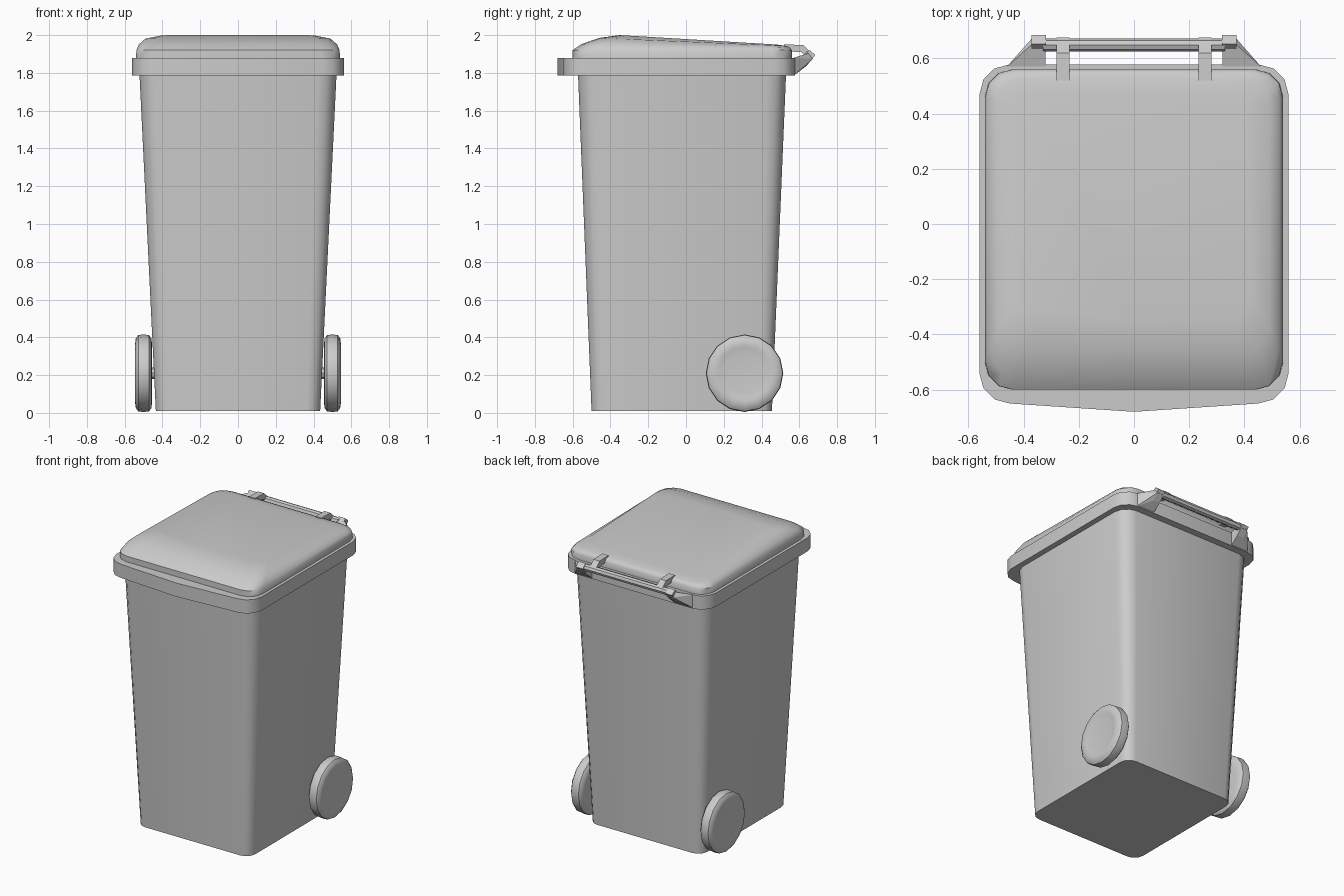
import bpy, bmesh, math
from mathutils import Vector

if "Cube" in bpy.data.objects:
    bpy.data.objects.remove(bpy.data.objects["Cube"])


def finish(bm, name, smooth=40):
    bmesh.ops.remove_doubles(bm, verts=bm.verts, dist=1e-5)
    bmesh.ops.recalc_face_normals(bm, faces=bm.faces)
    me = bpy.data.meshes.new(name)
    bm.to_mesh(me)
    bm.free()
    ob = bpy.data.objects.new(name, me)
    bpy.context.collection.objects.link(ob)
    if smooth:
        bpy.ops.object.select_all(action='DESELECT')
        bpy.context.view_layer.objects.active = ob
        ob.select_set(True)
        bpy.ops.object.shade_smooth_by_angle(angle=math.radians(smooth))
    return ob


def ring(x, y0, y1, r, z0, z1=None, bow=0.0, segs=3):
    """Rounded rectangle; height runs from z0 at the front to z1 at the back."""
    z1 = z0 if z1 is None else z1
    pts = []
    for i, (sx, cy) in enumerate([(1, y1 - r), (-1, y1 - r), (-1, y0 + r), (1, y0 + r)]):
        for k in range(segs + 1):
            a = math.pi / 2 * (i + k / segs)
            pts.append((sx * (x - r) + r * math.cos(a), cy + r * math.sin(a)))
        if i == 2:
            pts.append((0, y0 - bow))
    return [Vector((px, py, z0 + (z1 - z0) * (py - y0) / (y1 - y0))) for px, py in pts]


def loft(name, rings, cap_start=False, cap_end=False, closed=False):
    bm = bmesh.new()
    vs = [[bm.verts.new(p) for p in r] for r in rings]
    n = len(vs[0])
    pairs = list(zip(vs, vs[1:])) + ([(vs[-1], vs[0])] if closed else [])
    for a, b in pairs:
        for i in range(n):
            j = (i + 1) % n
            bm.faces.new((a[i], a[j], b[j], b[i]))
    if cap_start:
        bm.faces.new(vs[0])
    if cap_end:
        bm.faces.new(vs[-1])
    return finish(bm, name)


def prism(name, profile, x0, x1):
    """Extrude a (y, z) profile along x."""
    bm = bmesh.new()
    f = bm.faces.new([bm.verts.new((x0, y, z)) for y, z in profile])
    g = bmesh.ops.extrude_face_region(bm, geom=[f])['geom']
    for v in g:
        if isinstance(v, bmesh.types.BMVert):
            v.co.x = x1
    return finish(bm, name, 0)


def lathe_x(name, profile, y, z, side, sides):
    """Spin an (x, radius) profile around an axle along x."""
    bm = bmesh.new()
    rows = [[bm.verts.new((side * x, y + r * math.sin(2 * math.pi * k / sides),
                           z + r * math.cos(2 * math.pi * k / sides)))
             for k in range(sides)] for x, r in profile]
    for a, b in zip(rows, rows[1:]):
        for k in range(sides):
            j = (k + 1) % sides
            bm.faces.new((a[k], a[j], b[j], b[k]))
    bm.faces.new(rows[0])
    bm.faces.new(rows[-1])
    return finish(bm, name)


# Tapered bin body
loft("body", [ring(0.435, -0.50, 0.455, 0.07, 0.01),
              ring(0.522, -0.572, 0.53, 0.10, 1.80)], cap_start=True)

# Overhanging rim with a shallow point at the front
loft("rim", [ring(0.515, -0.565, 0.525, 0.10, 1.785),
             ring(0.56, -0.65, 0.578, 0.11, 1.785, bow=0.03),
             ring(0.56, -0.65, 0.578, 0.11, 1.88, bow=0.03),
             ring(0.53, -0.59, 0.55, 0.10, 1.88)])

# Domed lid, highest near the front
loft("lid", [ring(0.54, -0.60, 0.56, 0.10, 1.88),
             ring(0.538, -0.60, 0.56, 0.10, 1.92),
             ring(0.525, -0.555, 0.55, 0.10, 1.952, 1.935),
             ring(0.49, -0.46, 0.53, 0.09, 1.985, 1.943),
             ring(0.42, -0.35, 0.48, 0.08, 2.0, 1.95)], cap_end=True)

# Handle bar
lathe_x("handle_bar", [(-0.33, 0.024), (0.33, 0.024)], 0.648, 1.892, 1, 8)

wheel = [(0.455, 0.15), (0.458, 0.185), (0.472, 0.202), (0.50, 0.205), (0.528, 0.202),
         (0.541, 0.185), (0.545, 0.155), (0.541, 0.135), (0.538, 0.11)]
arm = [(0.52, 1.915), (0.61, 1.91), (0.652, 1.868), (0.675, 1.895), (0.62, 1.948), (0.52, 1.95)]
block = [(0.622, 1.885), (0.655, 1.86), (0.685, 1.895), (0.652, 1.922)]

for s, label in ((-1, "left"), (1, "right")):
    # Wheels and axle stubs
    lathe_x("wheel_" + label, wheel, 0.31, 0.21, s, 16)
    lathe_x("axle_" + label, [(0.43, 0.03), (0.46, 0.03)], 0.31, 0.21, s, 8)
    # Hinge arms and handle end blocks
    prism("hinge_arm_" + label, arm, s * 0.233, s * 0.28)
    prism("handle_end_" + label, block, s * 0.318, s * 0.372)
    # Wedge brackets that carry the handle
    bm = bmesh.new()
    for x, y, z in [(0.46, 0.57, 1.785), (0.32, 0.57, 1.785), (0.46, 0.57, 1.88),
                    (0.32, 0.57, 1.88), (0.37, 0.635, 1.835), (0.32, 0.635, 1.835),
                    (0.37, 0.672, 1.875), (0.32, 0.672, 1.875),
                    (0.37, 0.65, 1.905), (0.32, 0.65, 1.905)]:
        bm.verts.new((s * x, y, z))
    bmesh.ops.convex_hull(bm, input=bm.verts)
    finish(bm, "bracket_" + label, 0)
